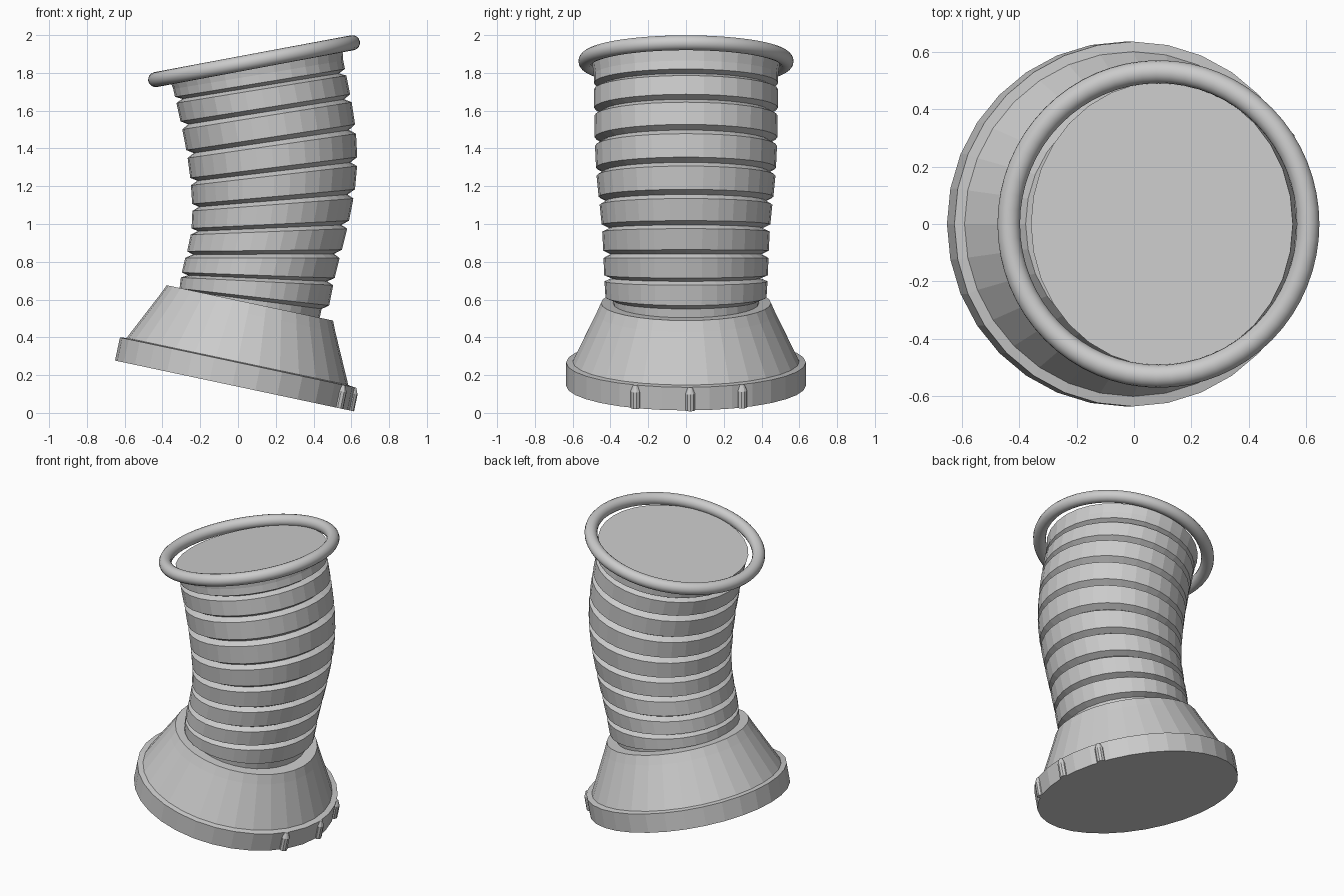
import bpy
from math import sin, cos, pi, radians
from mathutils import Matrix, Vector

if "Cube" in bpy.data.objects:
    bpy.data.objects.remove(bpy.data.objects["Cube"], do_unlink=True)

# One plain grey for every part
GREY = (0.6, 0.6, 0.6, 1)
grey = bpy.data.materials.new("plain grey")
grey.use_nodes = True
grey.diffuse_color = GREY
grey.node_tree.nodes["Principled BSDF"].inputs["Base Color"].default_value = GREY

SIDES = 32


def frame(x, z, tilt):
    """Placement in the xz plane; positive tilt lifts the +x side."""
    return Matrix.Translation((x, 0, z)) @ Matrix.Rotation(radians(-tilt), 4, 'Y')


def loft(name, sections, sides=SIDES):
    """Closed skin over ellipses, each given as (matrix, x radius, y radius)."""
    verts, faces = [], []
    for matrix, rx, ry in sections:
        for i in range(sides):
            a = 2 * pi * i / sides
            verts.append(matrix @ Vector((rx * cos(a), ry * sin(a), 0)))
    for s in range(len(sections) - 1):
        for i in range(sides):
            a, b = s * sides + i, s * sides + (i + 1) % sides
            faces.append((a, b, b + sides, a + sides))
    faces.append(tuple(reversed(range(sides))))
    faces.append(tuple(range(len(verts) - sides, len(verts))))
    mesh = bpy.data.meshes.new(name)
    mesh.from_pydata(verts, [], faces)
    mesh.materials.append(grey)
    obj = bpy.data.objects.new(name, mesh)
    bpy.context.collection.objects.link(obj)
    return obj


def turned(name, matrix, profile, sides=SIDES):
    """Round part from (radius, height) pairs."""
    return loft(name, [(matrix @ Matrix.Translation((0, 0, h)), r, r)
                       for r, h in profile], sides)


# Tilted foot: straight rim, cone and bevelled lip
foot = frame(-0.03, 0.145, -12)
turned("foot", foot, [(0.635, 0), (0.635, 0.125), (0.6, 0.13),
                      (0.475, 0.39), (0.45, 0.447)])

# Three pointed pegs on the rim
for i, angle in enumerate((-25, 2, 28)):
    place = foot @ Matrix.Rotation(radians(angle), 4, 'Z') @ Matrix.Translation((0.632, 0, 0))
    turned(f"peg_{i + 1}", place, [(0.027, 0), (0.027, 0.09), (0.012, 0.125)], 10)

# Bent ribbed tube: x, z, tilt and radius at the middle of each rib
ribs = [(0.075, 0.54, -11, 0.42), (0.093, 0.655, -4, 0.43), (0.115, 0.77, -1, 0.435),
        (0.155, 0.91, 1.5, 0.44), (0.18, 1.047, 3.5, 0.45), (0.193, 1.2, 6, 0.47),
        (0.187, 1.355, 7.7, 0.48), (0.165, 1.518, 9.2, 0.485), (0.133, 1.67, 9, 0.487),
        (0.107, 1.79, 9.5, 0.488), (0.097, 1.845, 10.6, 0.496)]
GROOVE = 0.038


def section(t, inset=0.0):
    k = min(int(t), len(ribs) - 2)
    x, z, tilt, r = (a + (b - a) * (t - k) for a, b in zip(ribs[k], ribs[k + 1]))
    return frame(x, z, tilt), (r - inset) * 0.935, r - inset


tube = [section(0, GROOVE)]
for k in range(1, 9):
    tube += [section(k - 0.5, GROOVE), section(k - 0.36), section(k + 0.36)]
tube += [section(8.5, GROOVE), section(8.64), section(9), section(10)]
loft("ribbed_tube", tube)

# Ring around the top
bpy.ops.mesh.primitive_torus_add(major_radius=0.53, minor_radius=0.04,
                                 major_segments=64, minor_segments=16)
ring = bpy.context.object
ring.name = "top_ring"
ring.matrix_world = frame(0.085, 1.862, 10.6)
ring.data.materials.append(grey)
bpy.ops.object.shade_smooth()
